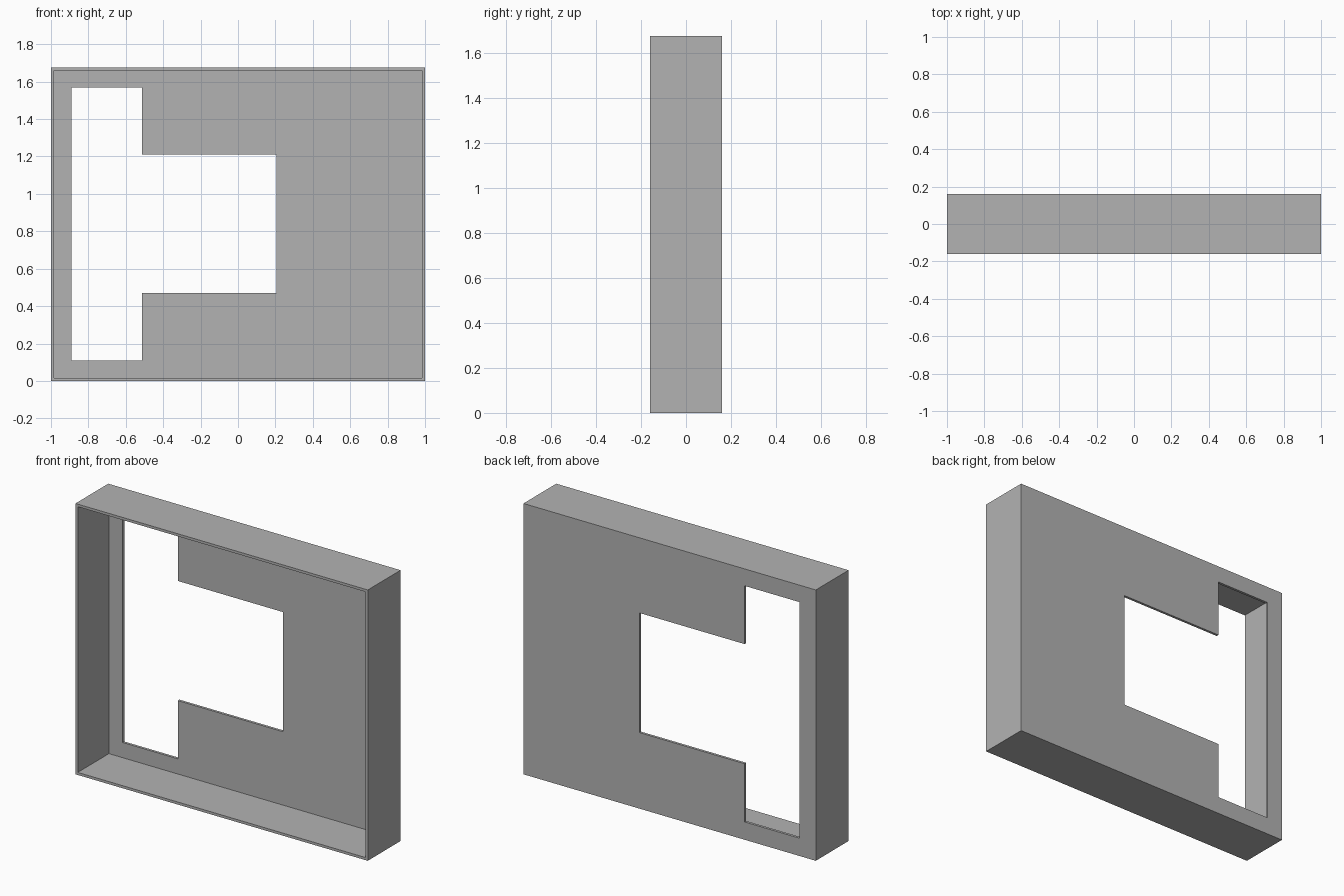
import bpy
import bmesh

WIDTH, DEPTH, HEIGHT = 2.0, 0.32, 1.675
WALL = 0.016

if "Cube" in bpy.data.objects:
    bpy.data.objects.remove(bpy.data.objects["Cube"], do_unlink=True)

# Plain grey shell material
grey = bpy.data.materials.new("plain_grey")
grey.use_nodes = True
colour = (0.45, 0.45, 0.45, 1)
grey.diffuse_color = colour
grey.node_tree.nodes["Principled BSDF"].inputs["Base Color"].default_value = colour


def prism(name, profile, y0, y1):
    """Extrude an x-z outline from y0 to y1."""
    bm = bmesh.new()
    face = bm.faces.new([bm.verts.new((x, y0, z)) for x, z in profile])
    moved = bmesh.ops.extrude_face_region(bm, geom=[face])["geom"]
    verts = [v for v in moved if isinstance(v, bmesh.types.BMVert)]
    bmesh.ops.translate(bm, verts=verts, vec=(0, y1 - y0, 0))
    bmesh.ops.recalc_face_normals(bm, faces=bm.faces)
    mesh = bpy.data.meshes.new(name)
    bm.to_mesh(mesh)
    bm.free()
    mesh.materials.append(grey)
    obj = bpy.data.objects.new(name, mesh)
    bpy.context.collection.objects.link(obj)
    return obj


def rectangle(inset):
    x = WIDTH / 2 - inset
    return [(-x, inset), (x, inset), (x, HEIGHT - inset), (-x, HEIGHT - inset)]


def cut(target, cutter):
    """Apply a boolean difference and discard the cutter."""
    cutter.hide_render = True
    mod = target.modifiers.new("cut", "BOOLEAN")
    mod.operation, mod.solver, mod.object = "DIFFERENCE", "EXACT", cutter
    bpy.context.view_layer.objects.active = target
    bpy.ops.object.modifier_apply(modifier=mod.name)
    bpy.data.objects.remove(cutter, do_unlink=True)


# Tray with thin side walls, open at the front
tray = prism("panel_tray", rectangle(0), -DEPTH / 2, DEPTH / 2)
cut(tray, prism("cavity_cutter", rectangle(WALL), -DEPTH, DEPTH / 2 - WALL))

# Stepped opening through the back panel
left, step, right = -0.89, -0.513, 0.207
low, mid_low, mid_high, high = 0.11, 0.47, 1.21, 1.57
opening = [(left, low), (step, low), (step, mid_low), (right, mid_low),
           (right, mid_high), (step, mid_high), (step, high), (left, high)]
cut(tray, prism("opening_cutter", opening, 0, DEPTH))
